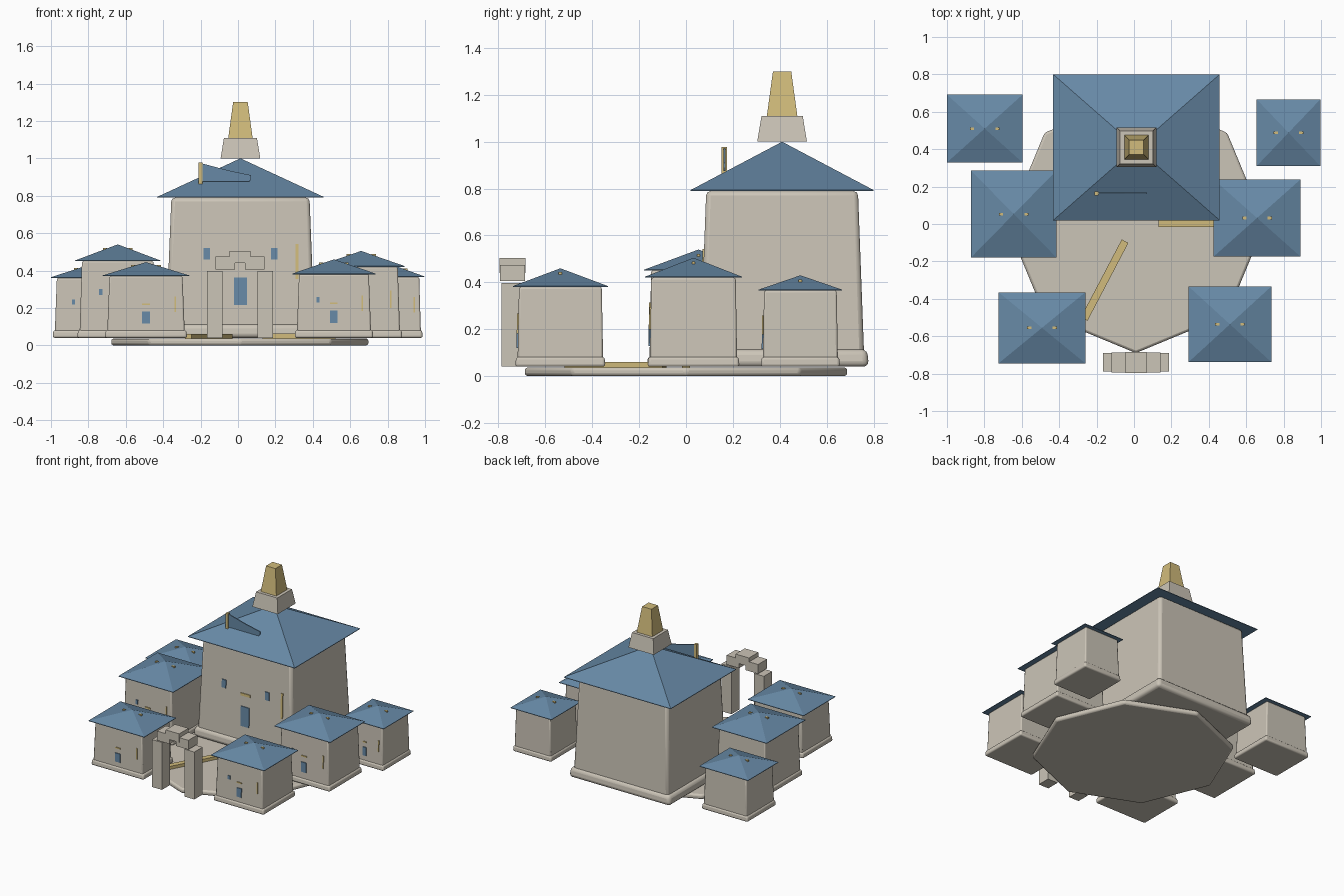
import bpy, bmesh, math
from mathutils import Matrix

if "Cube" in bpy.data.objects:
    bpy.data.objects.remove(bpy.data.objects["Cube"])


def material(name, rgb):
    m = bpy.data.materials.new(name)
    m.diffuse_color = (*rgb, 1)
    m.use_nodes = True
    m.node_tree.nodes["Principled BSDF"].inputs["Base Color"].default_value = m.diffuse_color
    return m


STONE = material("pale stone", (0.60, 0.555, 0.475))
BLUE = material("slate blue", (0.135, 0.25, 0.38))
GOLD = material("gold", (0.64, 0.50, 0.20))


def finish(name, bm, mat, bevel=0, segments=2):
    bmesh.ops.recalc_face_normals(bm, faces=bm.faces)
    me = bpy.data.meshes.new(name)
    bm.to_mesh(me)
    bm.free()
    me.materials.append(mat)
    ob = bpy.data.objects.new(name, me)
    bpy.context.collection.objects.link(ob)
    if bevel:
        b = ob.modifiers.new("bevel", 'BEVEL')
        b.width, b.segments, b.limit_method = bevel, segments, 'ANGLE'
        bpy.context.view_layer.objects.active = ob
        ob.select_set(True)
        bpy.ops.object.shade_smooth_by_angle(angle=math.radians(40))
        ob.select_set(False)
    return ob


def frustum(name, c, low, high, z0, z1, mat, bevel=0, segments=2):
    """Tapered block; low and high are (half x, half y)."""
    bm = bmesh.new()
    rings = []
    for (hx, hy), z in ((low, z0), (high, z1)):
        rings.append([bm.verts.new((c[0] + sx * hx, c[1] + sy * hy, z))
                      for sx, sy in ((-1, -1), (1, -1), (1, 1), (-1, 1))])
    a, b = rings
    bm.faces.new(a[::-1])
    bm.faces.new(b)
    for i in range(4):
        j = (i + 1) % 4
        bm.faces.new((a[i], a[j], b[j], b[i]))
    return finish(name, bm, mat, bevel, segments)


def box(name, x0, x1, y0, y1, z0, z1, mat, bevel=0):
    h = ((x1 - x0) / 2, (y1 - y0) / 2)
    return frustum(name, ((x0 + x1) / 2, (y0 + y1) / 2), h, h, z0, z1, mat, bevel)


def pyramid(name, c, h, z0, z1):
    bm = bmesh.new()
    eave = 0.004
    lo, up = [[bm.verts.new((c[0] + sx * h[0], c[1] + sy * h[1], z))
               for sx, sy in ((-1, -1), (1, -1), (1, 1), (-1, 1))]
              for z in (z0, z0 + eave)]
    tip = bm.verts.new((*c, z1))
    bm.faces.new(lo[::-1])
    for i in range(4):
        j = (i + 1) % 4
        bm.faces.new((lo[i], lo[j], up[j], up[i]))
        bm.faces.new((up[i], up[j], tip))
    return finish(name, bm, BLUE)


BASE = 0.04


def building(name, c, h, eave, apex, plinth_top, top, windows, big=False):
    """Tapered body on a rounded plinth, with a roof and front fittings."""
    hx, hy = h
    bottom = (0.895, 0.90)
    frustum(name + "_plinth", c, (hx * .95, hy * .95), (hx * .93, hy * .93),
            BASE, plinth_top, STONE, 0.025 if big else 0.012, 3)
    frustum(name + "_walls", c, (hx * bottom[0], hy * bottom[1]),
            (hx * top[0], hy * top[1]), BASE + .02, eave, STONE,
            0.02 if big else 0.008)
    pyramid(name + "_roof", c, h, eave, apex)

    # Front fittings sit as thin leaning plates on the tapered wall
    def wall_y(z):
        t = (z - BASE - .02) / (eave - BASE - .02)
        return c[1] - hy * (bottom[1] + (top[1] - bottom[1]) * t)

    def plate(part, x, f0, f1, half, mat, proud):
        z0, z1 = (BASE + f * (eave - BASE) for f in (f0, f1))
        ob = box(f"{name}_{part}", c[0] + x * hx - half, c[0] + x * hx + half,
                 -proud, 0.003, z0, z1, mat)
        for v in ob.data.vertices:
            v.co.y += wall_y(v.co.z)

    k = hx / 0.22
    plate("door", 0, .235, .43, .035 if big else .02 * k, BLUE, .006)
    plate("door_bar", 0, .535, .56, .02 * k, GOLD, .006)
    plate("banner", .68, .42, .67, .008 if big else .004, GOLD, .006)
    for i, x in enumerate(windows):
        plate(f"window_{i}", x, .56, .64, .017 if big else .009, BLUE, .006)
    # Small studs on the roof slopes
    if not big:
        for s in (-1, 1):
            x = c[0] + s * .068
            z = apex - (apex - eave) * .068 / hx
            box(f"{name}_stud", x - .011, x + .011, c[1] - .007, c[1] + .007,
                z - .006, z + .008, GOLD)


# Octagonal courtyard floor with a corner at the front
bm = bmesh.new()
bmesh.ops.create_cone(bm, cap_ends=True, segments=8, radius1=0.69, radius2=0.69,
                      depth=0.037, matrix=Matrix.Translation((0.01, 0, 0.0185)))
finish("courtyard_floor", bm, STONE, 0.013, 2)

# Central hall with its crowning spire
HALL = (0.013, 0.41)
building("hall", HALL, (0.445, 0.39), 0.79, 1.0, 0.115, (.83, .83), (-.405, .405), True)
frustum("spire_pedestal", HALL, (.106, .106), (.088, .088), 1.0, 1.11, STONE)
frustum("spire", HALL, (.065, .065), (.039, .039), 1.11, 1.30, GOLD)

# Surrounding houses: centre, roof half size, eave, apex, windows
HOUSES = {
    "left_back_house": ((-.798, .51), (.203, .182), .36, .43, (-.4,)),
    "left_middle_house": ((-.643, .053), (.228, .232), .45, .54, (-.4,)),
    "left_front_house": ((-.492, -.555), (.232, .19), .37, .445, ()),
    "right_front_house": ((.513, -.536), (.222, .203), .38, .46, (-.385,)),
    "right_middle_house": ((.658, .032), (.233, .207), .42, .505, (-.4,)),
    "right_back_house": ((.826, .488), (.17, .178), .365, .43, (-.4,)),
}
for name, (c, h, eave, apex, wins) in HOUSES.items():
    building(name, c, h, eave, apex, 0.082, (.84, .87), wins)

# Pole and pennant on the hall roof
box("flag_pole", -.21, -.19, .152, .175, .86, .978, GOLD)
bm = bmesh.new()
outline = [(-.19, .875), (.06, .875), (.07, .89), (.07, .91), (-.05, .935), (-.19, .972)]
face = bm.faces.new([bm.verts.new((x, .16, z)) for x, z in outline])
ext = bmesh.ops.extrude_face_region(bm, geom=[face])["geom"]
for v in ext:
    if isinstance(v, bmesh.types.BMVert):
        v.co.y += .008
finish("pennant", bm, BLUE)

# Gate: two pillars, stepped side blocks and a capstone
for side in (-1, 1):
    x = .011 + side * .135
    box("gate_pillar", x - .042, x + .042, -.788, -.69, .04, .397, STONE)
    x = .011 + side * .079
    box("gate_side_block", x - .052, x + .052, -.793, -.687, .405, .475, STONE)
box("gate_capstone", -.045, .067, -.796, -.685, .44, .505, STONE)

# Golden paths across the courtyard
path = box("right_path", .13, .52, -.016, .018, .035, .063, GOLD)
path = box("left_path", -.235, .235, -.02, .02, .035, .06, GOLD)
path.location = (-.157, -.30, 0)
path.rotation_euler.z = math.atan2(.39, .205)
